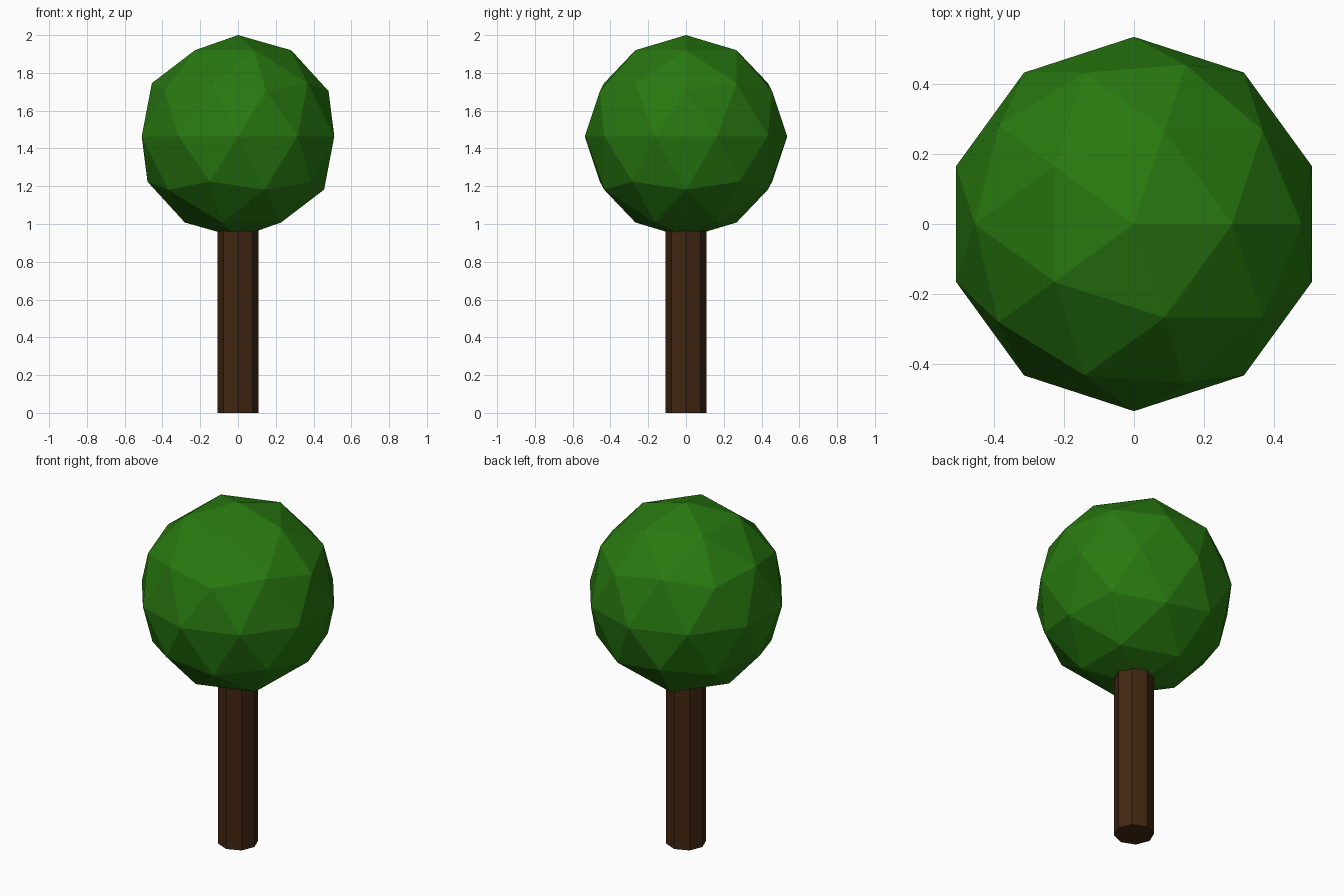
import bpy

if "Cube" in bpy.data.objects:
    bpy.data.objects.remove(bpy.data.objects["Cube"])


def material(name, rgb):
    mat = bpy.data.materials.new(name)
    mat.diffuse_color = (*rgb, 1.0)
    mat.use_nodes = True
    mat.node_tree.nodes["Principled BSDF"].inputs["Base Color"].default_value = mat.diffuse_color
    return mat


def finish(name, mat):
    obj = bpy.context.object
    obj.name = name
    obj.data.name = name
    obj.data.materials.append(mat)
    bpy.ops.object.shade_flat()


leaf_green = material("leaf green", (0.021, 0.19, 0.005))
bark_brown = material("bark brown", (0.053, 0.020, 0.006))

# Trunk: octagonal post, its top tucked inside the crown
TRUNK_HEIGHT = 1.0
bpy.ops.mesh.primitive_cylinder_add(vertices=8, radius=0.108, depth=TRUNK_HEIGHT,
                                    location=(0, 0, TRUNK_HEIGHT / 2))
finish("trunk", bark_brown)

# Crown: faceted ball of leaves
CROWN_RADIUS = 0.536
bpy.ops.mesh.primitive_ico_sphere_add(subdivisions=2, radius=CROWN_RADIUS,
                                      location=(0, 0, 2 - CROWN_RADIUS))
finish("crown", leaf_green)
